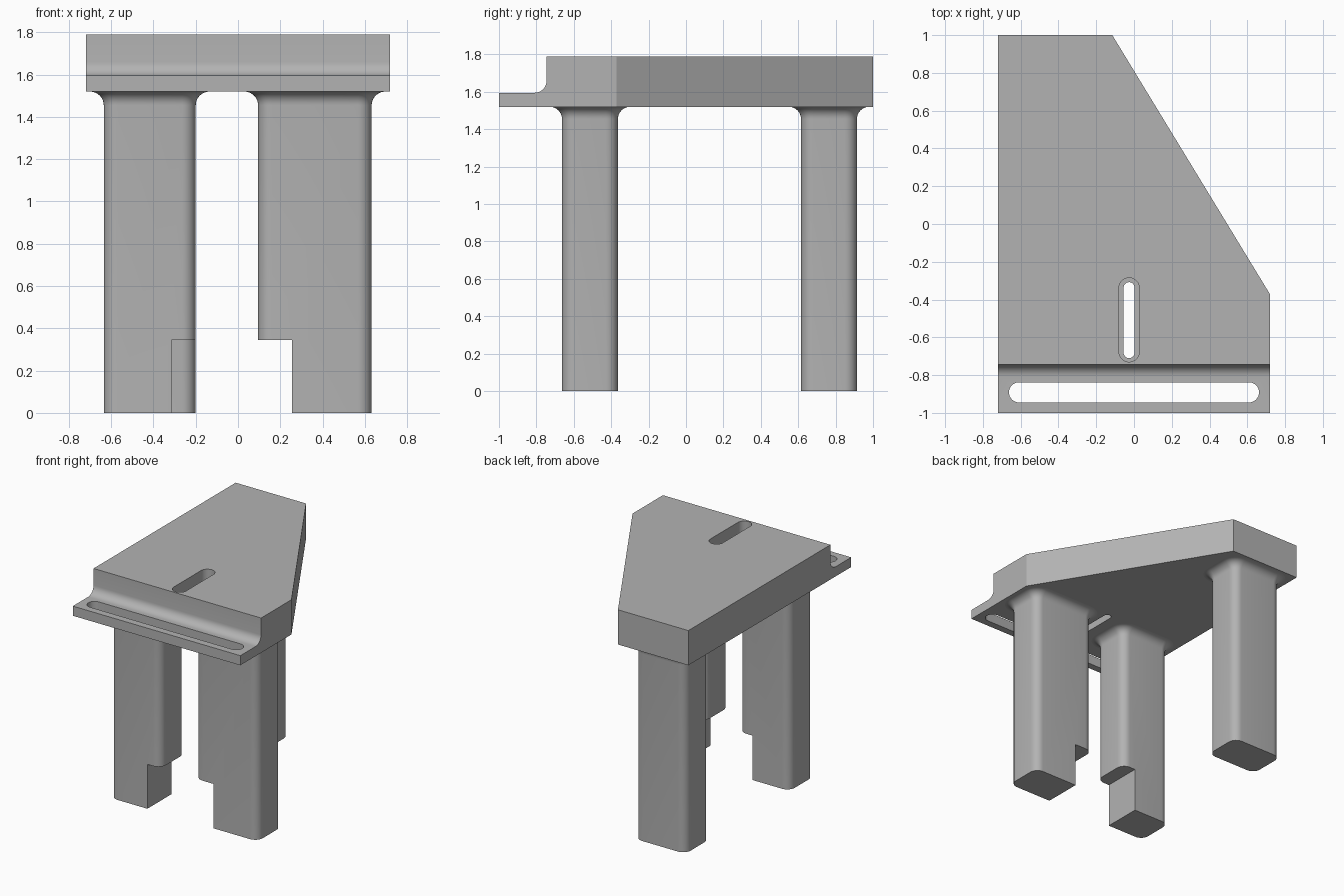
import bpy, bmesh
from math import pi, sin, cos, radians
from mathutils import Vector

cube = bpy.data.objects.get("Cube")
if cube:
    bpy.data.objects.remove(cube, do_unlink=True)

BASE, LIP, TOP = 1.52, 1.595, 1.79   # plate underside, lip and top heights
FILLET = 0.065
STEPS = 8

grey = bpy.data.materials.new("plain grey")
grey.use_nodes = True
colour = (0.45, 0.45, 0.45, 1)
grey.diffuse_color = colour
grey.node_tree.nodes["Principled BSDF"].inputs["Base Color"].default_value = colour


def finish(bm, name):
    bmesh.ops.recalc_face_normals(bm, faces=bm.faces)
    mesh = bpy.data.meshes.new(name)
    bm.to_mesh(mesh)
    bm.free()
    mesh.materials.append(grey)
    obj = bpy.data.objects.new(name, mesh)
    bpy.context.collection.objects.link(obj)
    return obj


def rounded_rect(x0, x1, y0, y1, r):
    """Outline of a rectangle with round corners, counter-clockwise."""
    corners = [(x1 - r, y1 - r), (x0 + r, y1 - r), (x0 + r, y0 + r), (x1 - r, y0 + r)]
    return [(cx + r * cos(a), cy + r * sin(a))
            for i, (cx, cy) in enumerate(corners)
            for a in [(i + k / STEPS) * pi / 2 for k in range(STEPS + 1)]]


def loft(name, sections):
    """Solid through (outline, z) sections that share a point count."""
    bm = bmesh.new()
    rings = [[bm.verts.new((x, y, z)) for x, y in pts] for pts, z in sections]
    n = len(rings[0])
    for low, high in zip(rings, rings[1:]):
        for i in range(n):
            j = (i + 1) % n
            bm.faces.new((low[i], low[j], high[j], high[i]))
    bm.faces.new(rings[0][::-1])
    bm.faces.new(rings[-1])
    bmesh.ops.remove_doubles(bm, verts=bm.verts, dist=0.0005)
    return finish(bm, name)


def slot(x0, x1, y0, y1, z0, z1):
    """Cutter with fully round ends."""
    outline = rounded_rect(x0, x1, y0, y1, min(x1 - x0, y1 - y0) / 2)
    return loft("cutter", [(outline, z0), (outline, z1)])


def box(x0, x1, y0, y1, z0, z1):
    outline = [(x0, y0), (x1, y0), (x1, y1), (x0, y1)]
    return loft("cutter", [(outline, z0), (outline, z1)])


def activate(obj):
    bpy.ops.object.select_all(action='DESELECT')
    obj.select_set(True)
    bpy.context.view_layer.objects.active = obj


def cut(obj, cutter):
    mod = obj.modifiers.new("cut", 'BOOLEAN')
    mod.operation = 'DIFFERENCE'
    mod.solver = 'EXACT'
    mod.object = cutter
    activate(obj)
    bpy.ops.object.modifier_apply(modifier=mod.name)
    bpy.data.objects.remove(cutter, do_unlink=True)


def smooth(obj):
    activate(obj)
    bpy.ops.object.shade_smooth_by_angle(angle=radians(30))


# Plate: side profile with a hollow fillet above the front lip
STEP_Y = -0.745
profile = [(-1, BASE), (1, BASE), (1, TOP), (STEP_Y, TOP)]
for k in range(STEPS + 1):
    a = k / STEPS * pi / 2
    profile.append((STEP_Y - FILLET + FILLET * cos(a), LIP + FILLET - FILLET * sin(a)))
profile.append((-1, LIP))

bm = bmesh.new()
face = bm.faces.new([bm.verts.new((-0.72, y, z)) for y, z in profile])
swept = bmesh.ops.extrude_face_region(bm, geom=[face])["geom"]
bmesh.ops.translate(bm, vec=(1.44, 0, 0),
                    verts=[v for v in swept if isinstance(v, bmesh.types.BMVert)])

# Slanted corner
start, end = Vector((-0.115, 1, 0)), Vector((0.72, -0.372, 0))
edge = end - start
sliced = bmesh.ops.bisect_plane(bm, geom=bm.verts[:] + bm.edges[:] + bm.faces[:],
                                plane_co=start, plane_no=(-edge.y, edge.x, 0),
                                clear_outer=True)
bmesh.ops.holes_fill(bm, edges=[e for e in bm.edges if e.is_boundary], sides=0)
plate = finish(bm, "top_plate")

# Lip slot, then the stepped slot through the thick part
cut(plate, slot(-0.662, 0.662, -0.945, -0.838, BASE - 0.1, LIP + 0.02))
cut(plate, slot(-0.055, 0.003, -0.71, -0.308, BASE - 0.1, TOP + 0.1))
cut(plate, slot(-0.08, 0.028, -0.73, -0.285, LIP, TOP + 0.1))
smooth(plate)


# Legs: rounded posts that flare out under the plate
def leg(name, x0, x1, y0, y1, notch=None):
    sections = [(rounded_rect(x0, x1, y0, y1, FILLET), 0)]
    for k in range(STEPS + 1):
        a = k / STEPS * pi / 2
        d = FILLET * (1 - cos(a))
        sections.append((rounded_rect(x0 - d, x1 + d, y0 - d, y1 + d, FILLET + d),
                         BASE - FILLET + FILLET * sin(a)))
    sections.append((sections[-1][0], BASE + 0.004))
    obj = loft(name, sections)
    if notch:
        cut(obj, box(*notch, y0 - 0.1, y1 + 0.1, -0.1, 0.345))
    smooth(obj)


leg("front_right_leg", -0.635, -0.2, -0.663, -0.364, notch=(-0.315, 0))
leg("front_left_leg", 0.095, 0.632, -0.663, -0.364, notch=(0, 0.255))
leg("back_right_leg", -0.635, -0.2, 0.615, 0.914)
